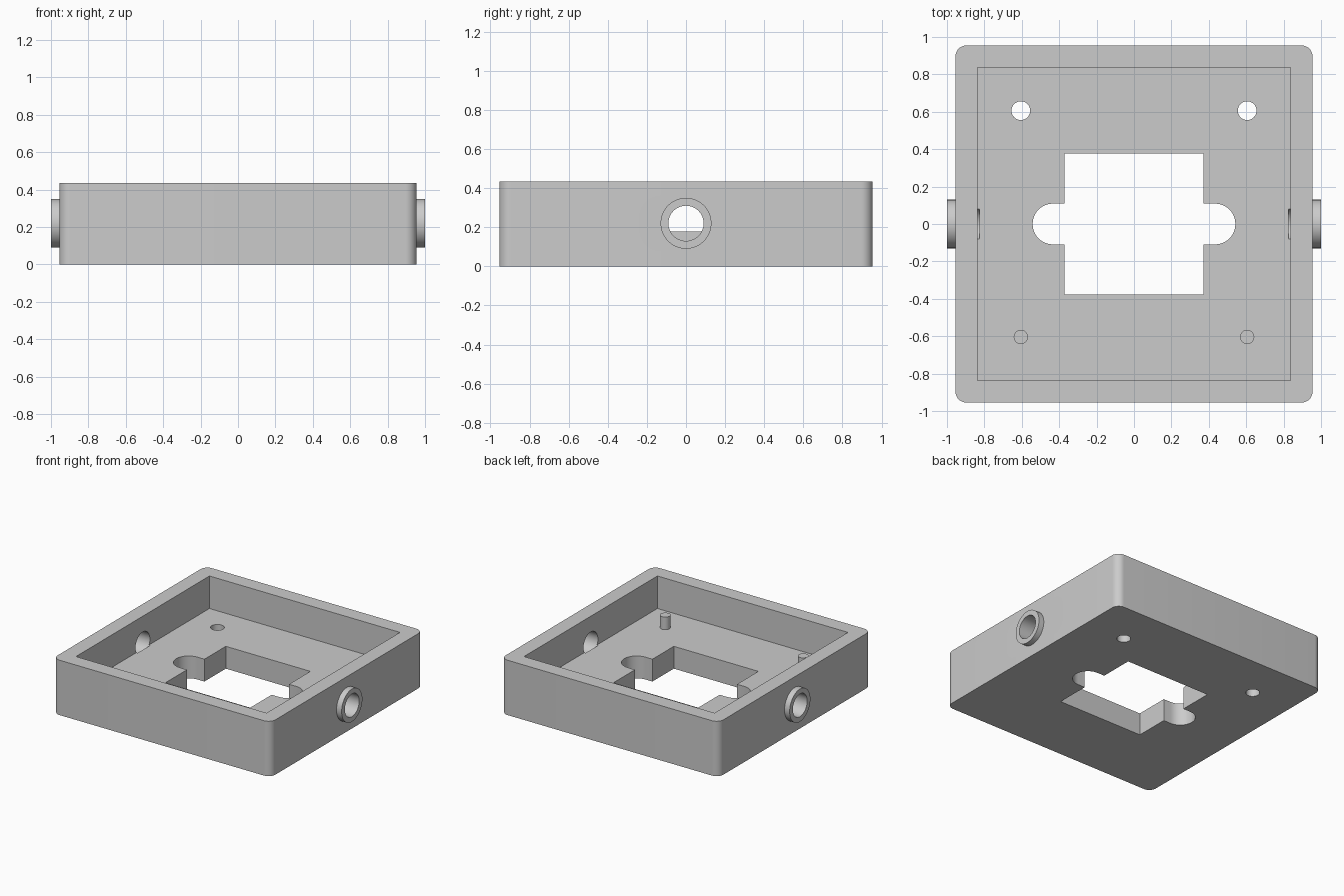
import bpy, bmesh, math
from mathutils import Matrix

old = bpy.data.objects.get("Cube")
if old:
    bpy.data.objects.remove(old)

HALF, HEIGHT, FLOOR, INNER = 0.955, 0.435, 0.177, 0.836
PORT_Z = 0.22

grey = bpy.data.materials.new("light grey plastic")
colour = (0.6, 0.6, 0.6, 1)
grey.diffuse_color = colour
grey.use_nodes = True
grey.node_tree.nodes["Principled BSDF"].inputs["Base Color"].default_value = colour


def finish(name, bm):
    mesh = bpy.data.meshes.new(name)
    bm.to_mesh(mesh)
    bm.free()
    mesh.materials.append(grey)
    obj = bpy.data.objects.new(name, mesh)
    bpy.context.collection.objects.link(obj)
    return obj


def box(name, sx, sy, z0, z1, radius=0):
    bm = bmesh.new()
    size = Matrix.Diagonal((sx, sy, z1 - z0, 1))
    bmesh.ops.create_cube(bm, size=1, matrix=Matrix.Translation((0, 0, (z0 + z1) / 2)) @ size)
    if radius:
        uprights = [e for e in bm.edges if abs(e.verts[0].co.z - e.verts[1].co.z) > 0.01]
        bmesh.ops.bevel(bm, geom=uprights, offset=radius, segments=10, profile=0.5, affect='EDGES')
    return finish(name, bm)


def cylinder(name, radius, depth, centre, along_x=False):
    bm = bmesh.new()
    turn = Matrix.Rotation(math.pi / 2, 4, 'Y') if along_x else Matrix()
    bmesh.ops.create_cone(bm, cap_ends=True, segments=64, radius1=radius, radius2=radius,
                          depth=depth, matrix=Matrix.Translation(centre) @ turn)
    return finish(name, bm)


def combine(target, other, operation):
    mod = target.modifiers.new(other.name, 'BOOLEAN')
    mod.operation = operation
    mod.solver = 'EXACT'
    mod.object = other
    bpy.context.view_layer.objects.active = target
    bpy.ops.object.modifier_apply(modifier=mod.name)
    bpy.data.objects.remove(other)


# Rounded tray with an open top
tray = box("tray", 2 * HALF, 2 * HALF, 0, HEIGHT, 0.06)
combine(tray, box("cavity", 2 * INNER, 2 * INNER, FLOOR, 1), 'DIFFERENCE')

# Central window with a round-ended slot across it
combine(tray, box("window", 0.742, 0.754, -0.2, 0.3), 'DIFFERENCE')
combine(tray, box("slot", 1.084, 0.218, -0.2, 0.3, 0.1085), 'DIFFERENCE')

for side in (-1, 1):
    # Collar and port through the side wall, just nicking the floor
    combine(tray, cylinder("collar", 0.13, 0.1, (side * 0.95, 0, PORT_Z), True), 'UNION')
    combine(tray, cylinder("port", 0.09, 0.3, (side * 0.975, 0, PORT_Z), True), 'DIFFERENCE')
    # Screw holes at the back, locating pins at the front
    combine(tray, cylinder("screw_hole", 0.05, 1, (side * 0.605, 0.606, 0)), 'DIFFERENCE')
    combine(tray, cylinder("pin", 0.038, 0.14, (side * 0.605, -0.604, FLOOR + 0.03)), 'UNION')

bpy.ops.object.select_all(action='DESELECT')
tray.select_set(True)
bpy.context.view_layer.objects.active = tray
bpy.ops.object.shade_smooth_by_angle(angle=math.radians(30))
